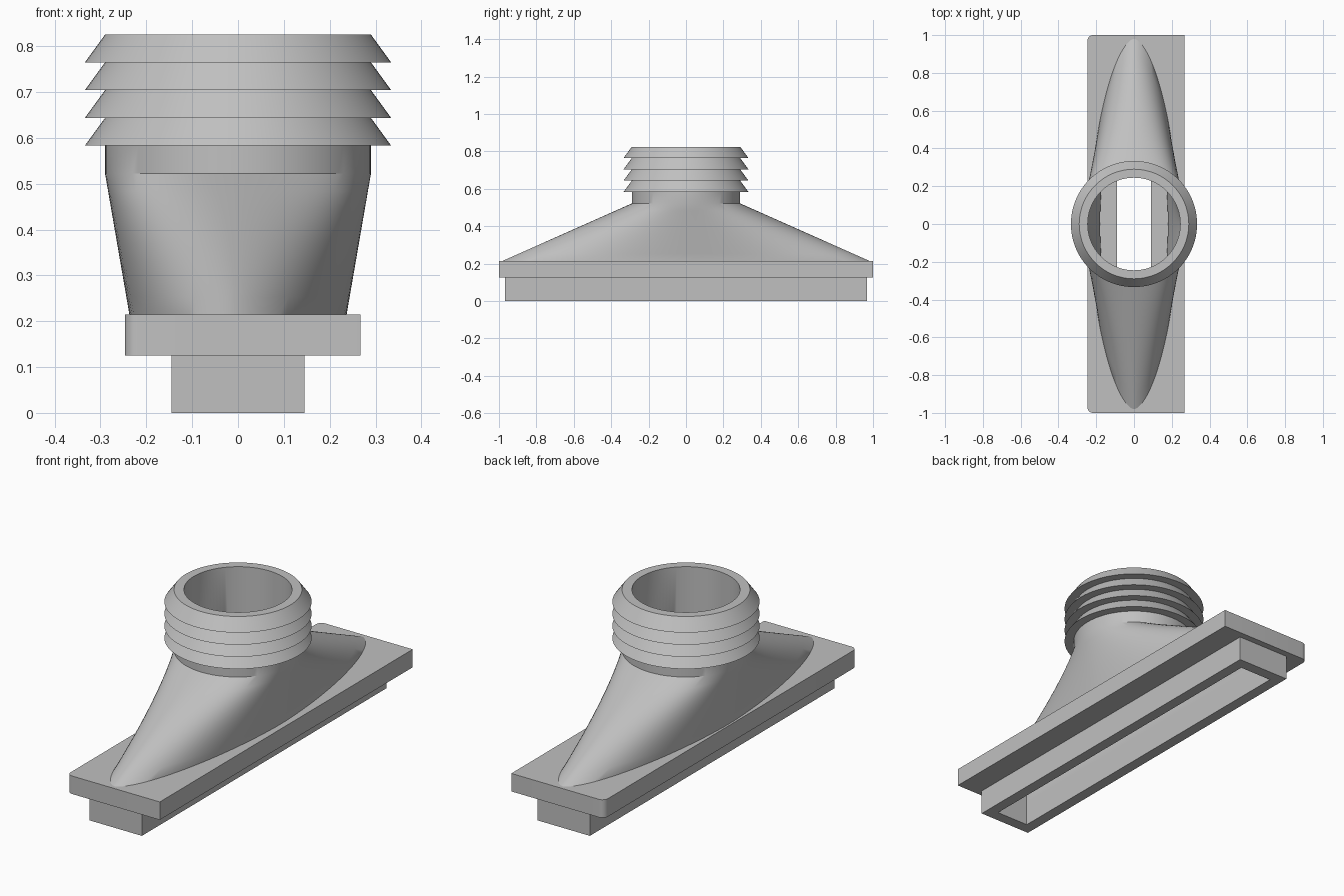
import bpy
import math

if "Cube" in bpy.data.objects:
    bpy.data.objects.remove(bpy.data.objects["Cube"])

GREY = (0.53, 0.53, 0.53, 1)
grey = bpy.data.materials.new("plain grey")
grey.use_nodes = True
grey.diffuse_color = GREY
grey.node_tree.nodes["Principled BSDF"].inputs["Base Color"].default_value = GREY

SIDES = 96


def oval(rx, ry, z, power=2.0):
    """Ring of points; a power under 2 gives a more pointed oval."""
    ring = []
    for i in range(SIDES):
        a = 2 * math.pi * i / SIDES
        c, s = math.cos(a), math.sin(a)
        ring.append((math.copysign(abs(c) ** (2 / power), c) * rx,
                     math.copysign(abs(s) ** (2 / power), s) * ry, z))
    return ring


def outline(points, z):
    return [(x, y, z) for x, y in points]


def blend(low, high, steps):
    """Rings running in straight lines from one ring to another."""
    return [[tuple(a + (b - a) * k / steps for a, b in zip(p, q))
             for p, q in zip(low, high)] for k in range(steps + 1)]


def solid(name, rings):
    """Closed solid skinned over rings listed from the bottom up."""
    n = len(rings[0])
    verts = [p for ring in rings for p in ring]
    faces = [tuple(reversed(range(n))), tuple(range(len(verts) - n, len(verts)))]
    for r in range(len(rings) - 1):
        for i in range(n):
            j = (i + 1) % n
            faces.append((r * n + i, r * n + j, (r + 1) * n + j, (r + 1) * n + i))
    mesh = bpy.data.meshes.new(name)
    mesh.from_pydata(verts, [], faces)
    mesh.materials.append(grey)
    obj = bpy.data.objects.new(name, mesh)
    bpy.context.collection.objects.link(obj)
    return obj


def select(obj):
    bpy.ops.object.select_all(action='DESELECT')
    obj.select_set(True)
    bpy.context.view_layer.objects.active = obj


def cut(obj, cutter):
    select(obj)
    mod = obj.modifiers.new("cut", 'BOOLEAN')
    mod.operation = 'DIFFERENCE'
    mod.solver = 'EXACT'
    mod.object = cutter
    bpy.ops.object.modifier_apply(modifier=mod.name)


def rectangle(x, y):
    return [(-x, -y), (x, -y), (x, y), (-x, y)]


# Tapered body and ribbed neck
R, RIB = 0.29, 0.334
base = oval(0.237, 0.98, 0.215, 1.7)
rings = [oval(0.237, 0.98, 0.205, 1.7)] + blend(base, oval(R, R, 0.522), 8)
rings.append(oval(R, R, 0.583))
for k in range(4):
    low = 0.583 + 0.0605 * k
    rings += [oval(RIB, RIB, low), oval(R, R, low + 0.0605)]
body = solid("ribbed_neck_and_body", rings)

# Flange with two rounded corners on one side
LEFT, RIGHT, ROUND = -0.247, 0.267, 0.03
shape = [(RIGHT, -1), (RIGHT, 1)]
for cy, start in ((1 - ROUND, 90), (ROUND - 1, 180)):
    for k in range(7):
        a = math.radians(start + 15 * k)
        shape.append((LEFT + ROUND + ROUND * math.cos(a), cy + ROUND * math.sin(a)))
flange = solid("flange", [outline(shape, 0.125), outline(shape, 0.215)])

# Rectangular spigot below the flange
tube = rectangle(0.145, 0.967)
spigot = solid("slot_spigot", [outline(tube, 0), outline(tube, 0.125)])

# Hollow passage: round bore widening into a long chamber, then a slot
chamber = oval(0.18, 0.91, 0.215, 1.7)
bore = solid("bore_cutter", [oval(0.18, 0.91, 0.19, 1.7)]
             + blend(chamber, oval(0.245, 0.245, 0.522), 8)
             + [oval(0.245, 0.245, 0.9)])
gap = rectangle(0.09, 0.91)
slot = solid("slot_cutter", [outline(gap, -0.1), outline(gap, 0.2)])

cut(body, bore)
cut(flange, bore)
cut(flange, slot)
cut(spigot, slot)
for cutter in (bore, slot):
    bpy.data.objects.remove(cutter)

for part in (body, flange, spigot):
    select(part)
    bpy.ops.object.shade_smooth_by_angle(angle=math.radians(30))
